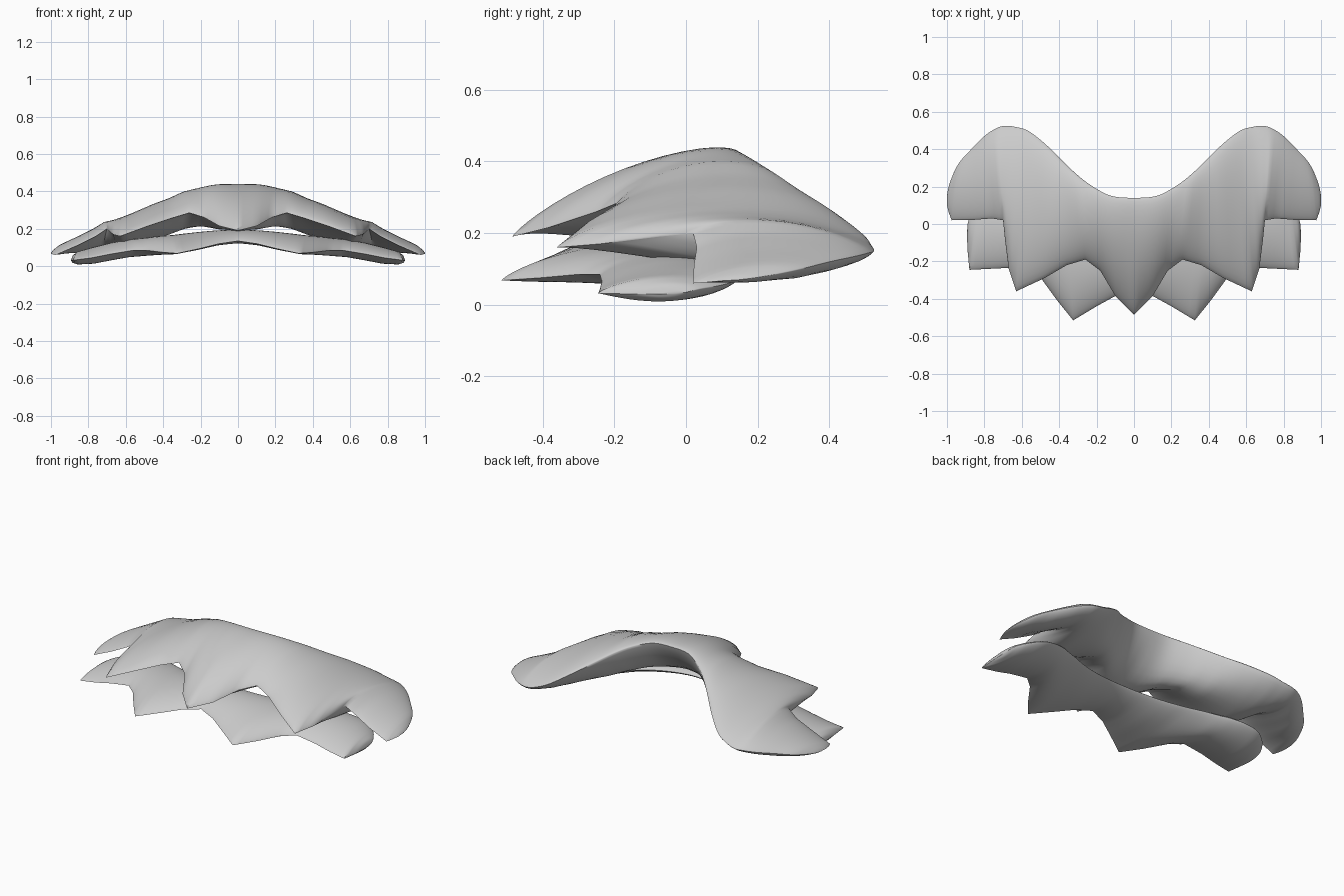
import bpy, bmesh, math
from mathutils import Vector

if "Cube" in bpy.data.objects:
    bpy.data.objects.remove(bpy.data.objects["Cube"], do_unlink=True)

grey = bpy.data.materials.new("plain grey")
grey.use_nodes = True
GREY = (0.6, 0.6, 0.6, 1)
grey.diffuse_color = GREY
grey.node_tree.nodes["Principled BSDF"].inputs["Base Color"].default_value = GREY


def spline(p0, p1, p2, p3, t):
    return 0.5 * (2 * p1 + (p2 - p0) * t + (2 * p0 - 5 * p1 + 4 * p2 - p3) * t * t
                  + (3 * p1 - p0 - 3 * p2 + p3) * t ** 3)


def refine(stations, steps=4):
    """Straight toothed front rim, smooth curved back rim."""
    out = []
    n = len(stations)
    F = [Vector(s[0]) for s in stations]
    B = [Vector(s[1]) for s in stations]
    for i in range(n - 1):
        before = B[i - 1] if i else Vector((-B[1].x, B[1].y, B[1].z))
        after = B[min(i + 2, n - 1)]
        for k in range(steps):
            t = k / steps
            out.append((F[i].lerp(F[i + 1], t), spline(before, B[i], B[i + 1], after, t),
                        stations[i][2] * (1 - t) + stations[i + 1][2] * t,
                        stations[i][3] * (1 - t) + stations[i + 1][3] * t))
    out.append((F[-1], B[-1], 0, 0))
    return out


def flip(s):
    f, b, up, down = s
    return Vector((-f.x, f.y, f.z)), Vector((-b.x, b.y, b.z)), up, down


def top_profile(t):
    return max(0, 4 * t * (1 - t)) ** 0.75


def make_layer(name, stations, low_power, rows=18):
    half = refine(stations)
    cols = [flip(s) for s in reversed(half[1:])] + half
    # underside profile, fullest towards the back
    peak = low_power / (low_power + 0.8)
    norm = peak ** low_power * (1 - peak) ** 0.8
    bm = bmesh.new()
    for side in (1, -1):
        grid = []
        for f, b, up, down in cols:
            col = []
            for r in range(rows + 1):
                t = 0.5 - 0.5 * math.cos(math.pi * r / rows)
                p = f.lerp(b, t)
                if 0 < r < rows:
                    if side > 0:
                        p.z += up * top_profile(t)
                    else:
                        p.z -= down * t ** low_power * (1 - t) ** 0.8 / norm
                col.append(bm.verts.new(p))
            grid.append(col)
        for a, c in zip(grid, grid[1:]):
            for r in range(rows):
                bm.faces.new((a[r], c[r], c[r + 1], a[r + 1]))
    bmesh.ops.remove_doubles(bm, verts=bm.verts, dist=0.0004)
    bmesh.ops.recalc_face_normals(bm, faces=bm.faces)
    mesh = bpy.data.meshes.new(name)
    bm.to_mesh(mesh)
    bm.free()
    mesh.materials.append(grey)
    ob = bpy.data.objects.new(name, mesh)
    bpy.context.collection.objects.link(ob)
    bpy.ops.object.select_all(action='DESELECT')
    ob.select_set(True)
    bpy.context.view_layer.objects.active = ob
    bpy.ops.object.shade_smooth_by_angle(angle=math.radians(55))
    return ob


# Each station: front rim point, back rim point, upper bulge, lower bulge
upper = [
    ((0, -.485, .19), (0, .14, .43), .07, .14),
    ((.1, -.385, .215), (.12, .15, .425), .07, .14),
    ((.18, -.25, .26), (.22, .2, .395), .07, .13),
    ((.26, -.19, .285), (.3, .26, .355), .075, .13),
    ((.36, -.22, .255), (.38, .335, .305), .08, .12),
    ((.48, -.29, .215), (.46, .415, .255), .09, .10),
    ((.63, -.36, .16), (.56, .495, .195), .095, .075),
    ((.67, -.24, .17), (.63, .518, .165), .085, .065),
    ((.69, -.08, .19), (.69, .525, .15), .07, .06),
    ((.70, .02, .20), (.74, .51, .145), .06, .06),
    ((.76, .03, .16), (.80, .47, .135), .05, .055),
    ((.86, .022, .11), (.87, .40, .12), .04, .045),
    ((.975, .02, .06), (.94, .32, .10), .03, .02),
    ((.99, .06, .063), (.985, .22, .08), .014, .008),
    ((1, .10, .067), (1, .15, .07), 0, 0),
]
lower = [
    ((0, -.35, .135), (0, -.08, .17), .04, .03),
    ((.1, -.385, .12), (.12, -.07, .165), .045, .03),
    ((.2, -.44, .095), (.24, -.045, .155), .05, .035),
    ((.325, -.515, .068), (.36, 0, .14), .055, .035),
    ((.41, -.41, .075), (.46, .05, .125), .055, .04),
    ((.49, -.30, .085), (.54, .09, .11), .05, .045),
    ((.56, -.24, .085), (.60, .12, .10), .05, .045),
    ((.68, -.235, .065), (.68, .145, .085), .05, .045),
    ((.78, -.24, .045), (.76, .145, .07), .045, .045),
    ((.88, -.245, .032), (.83, .10, .055), .035, .035),
    ((.89, -.14, .03), (.875, .04, .045), .02, .02),
    ((.893, -.06, .03), (.89, 0, .035), 0, 0),
]
make_layer("upper_fringe", upper, 1.6)
make_layer("lower_fringe", lower, 1.1)
